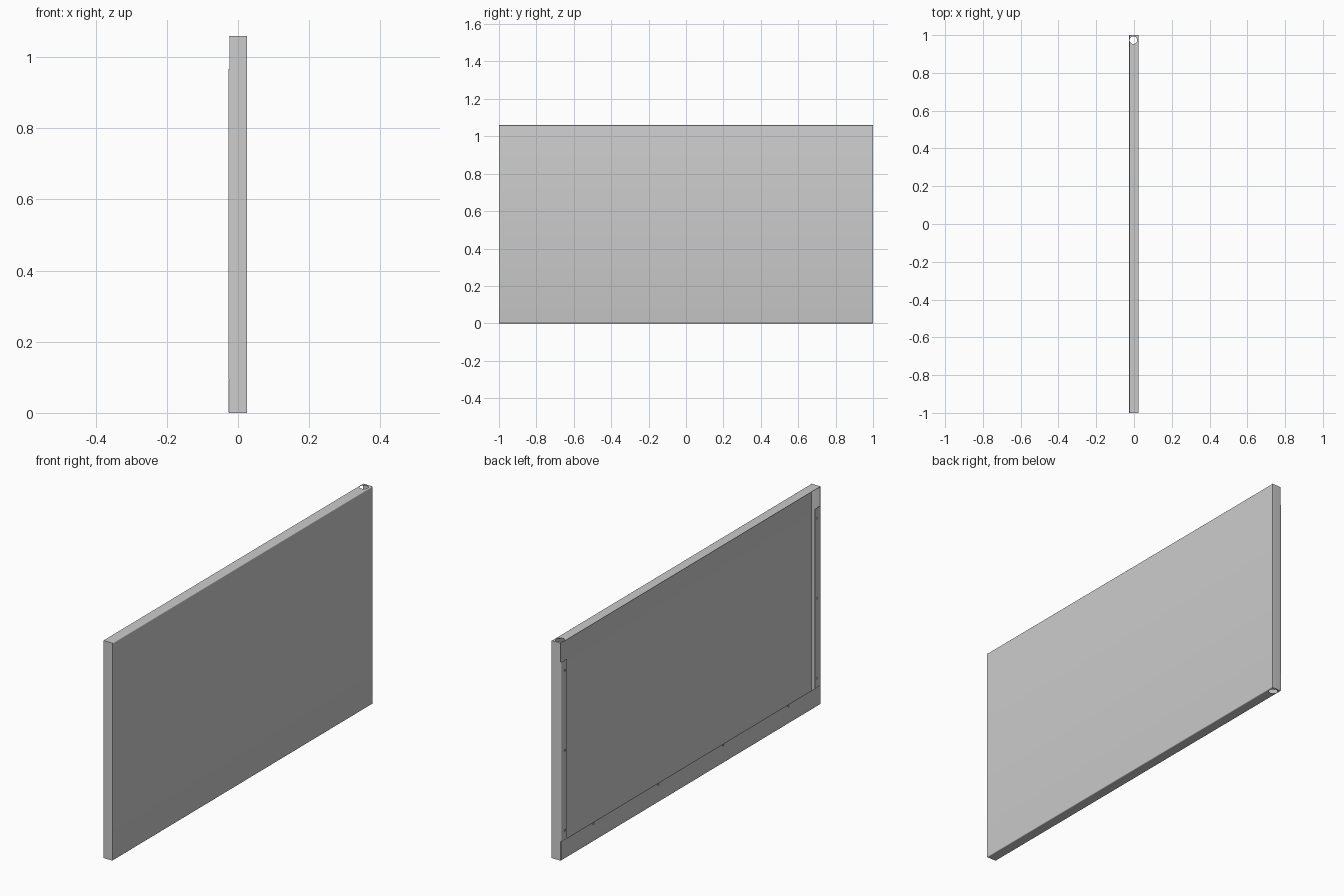
import bpy, bmesh, math
from mathutils import Vector, Matrix

if "Cube" in bpy.data.objects:
    bpy.data.objects.remove(bpy.data.objects["Cube"])

H = 1.06      # panel height
T = 0.002     # sheet thickness


def fillet(pts, r, n=4):
    """Round the inner corners of an open 2D polyline."""
    out = [Vector(pts[0])]
    for a, b, c in zip(pts, pts[1:], pts[2:]):
        a, b, c = Vector(a), Vector(b), Vector(c)
        u, v = (a - b).normalized() * r, (c - b).normalized() * r
        for i in range(n + 1):
            t = math.pi / 2 * i / n
            out.append(b + u * (1 - math.sin(t)) + v * (1 - math.cos(t)))
    return out + [Vector(pts[-1])]


def finish(name, bm):
    bmesh.ops.recalc_face_normals(bm, faces=bm.faces)
    me = bpy.data.meshes.new(name)
    bm.to_mesh(me)
    bm.free()
    ob = bpy.data.objects.new(name, me)
    bpy.context.collection.objects.link(ob)
    return ob


def sheet(name, profile, place, lo, hi):
    """Folded sheet: a centre-line profile swept from lo to hi, then thickened."""
    bm = bmesh.new()
    rows = [[bm.verts.new(place(p, e)) for p in fillet(profile, 0.003)] for e in (lo, hi)]
    for i in range(len(rows[0]) - 1):
        bm.faces.new((rows[0][i], rows[0][i + 1], rows[1][i + 1], rows[1][i]))
    ob = finish(name, bm)
    mod = ob.modifiers.new("thickness", 'SOLIDIFY')
    mod.thickness, mod.offset, mod.use_even_offset = T, 0, True
    return ob


def cut(ob, bm):
    """Subtract a cutter mesh, apply everything and smooth the bends."""
    cutter = finish("cutter", bm)
    cutter.hide_render = True
    mod = ob.modifiers.new("cut", 'BOOLEAN')
    mod.operation, mod.solver, mod.object = 'DIFFERENCE', 'EXACT', cutter
    bpy.ops.object.select_all(action='DESELECT')
    bpy.context.view_layer.objects.active = ob
    ob.select_set(True)
    for m in list(ob.modifiers):
        bpy.ops.object.modifier_apply(modifier=m.name)
    bpy.data.objects.remove(cutter)
    bpy.ops.object.shade_smooth_by_angle(angle=math.radians(30))


def add_cyl(bm, loc, r, depth, axis, seg):
    rot = Matrix.Rotation(math.pi / 2, 4, 'Y') if axis == 'X' else Matrix()
    bmesh.ops.create_cone(bm, cap_ends=True, segments=seg, radius1=r, radius2=r,
                          depth=depth, matrix=Matrix.Translation(loc) @ rot)


def add_box(bm, loc, size):
    bmesh.ops.create_cube(bm, size=1, matrix=Matrix.Translation(loc) @ Matrix.Diagonal((*size, 1)))


# Front skin folded into the top flange, bottom flange and bottom return lip
skin = sheet("front_skin",
             [(-0.025, H - T / 2), (0.024, H - T / 2), (0.024, T / 2), (-0.026, T / 2), (-0.026, 0.093)],
             lambda p, e: (p.x, e, p.y), -1 + T, 1 - T)
bm = bmesh.new()
# pivot hole through top and bottom flanges
for z in (0, H):
    add_cyl(bm, (-0.003, 0.973, z), 0.02, 0.02, 'Z', 32)
# screw holes near the lip edge
for y in (-0.75, -0.25, 0.25, 0.75):
    add_cyl(bm, (-0.026, y, 0.085), 0.005, 0.01, 'X', 16)
cut(skin, bm)

# End walls with screw flanges, notched at the top and above the bottom lip
for name, s in (("end_wall_rear", 1), ("end_wall_front", -1)):
    wall = sheet(name, [(0.025, s * (1 - T / 2)), (-0.026, s * (1 - T / 2)), (-0.026, s * 0.955)],
                 lambda p, e: (p.x, p.y, e), 0, H)
    bm = bmesh.new()
    add_box(bm, (-0.0445, s * 0.97, H - 0.0415 + 0.05), (0.04, 0.2, 0.203))
    add_box(bm, (-0.0445, s * 0.97, 0.0), (0.04, 0.2, 0.188))
    for z in (0.138, 0.528, 0.917):
        add_cyl(bm, (-0.026, s * 0.971, z), 0.005, 0.01, 'X', 16)
    cut(wall, bm)
